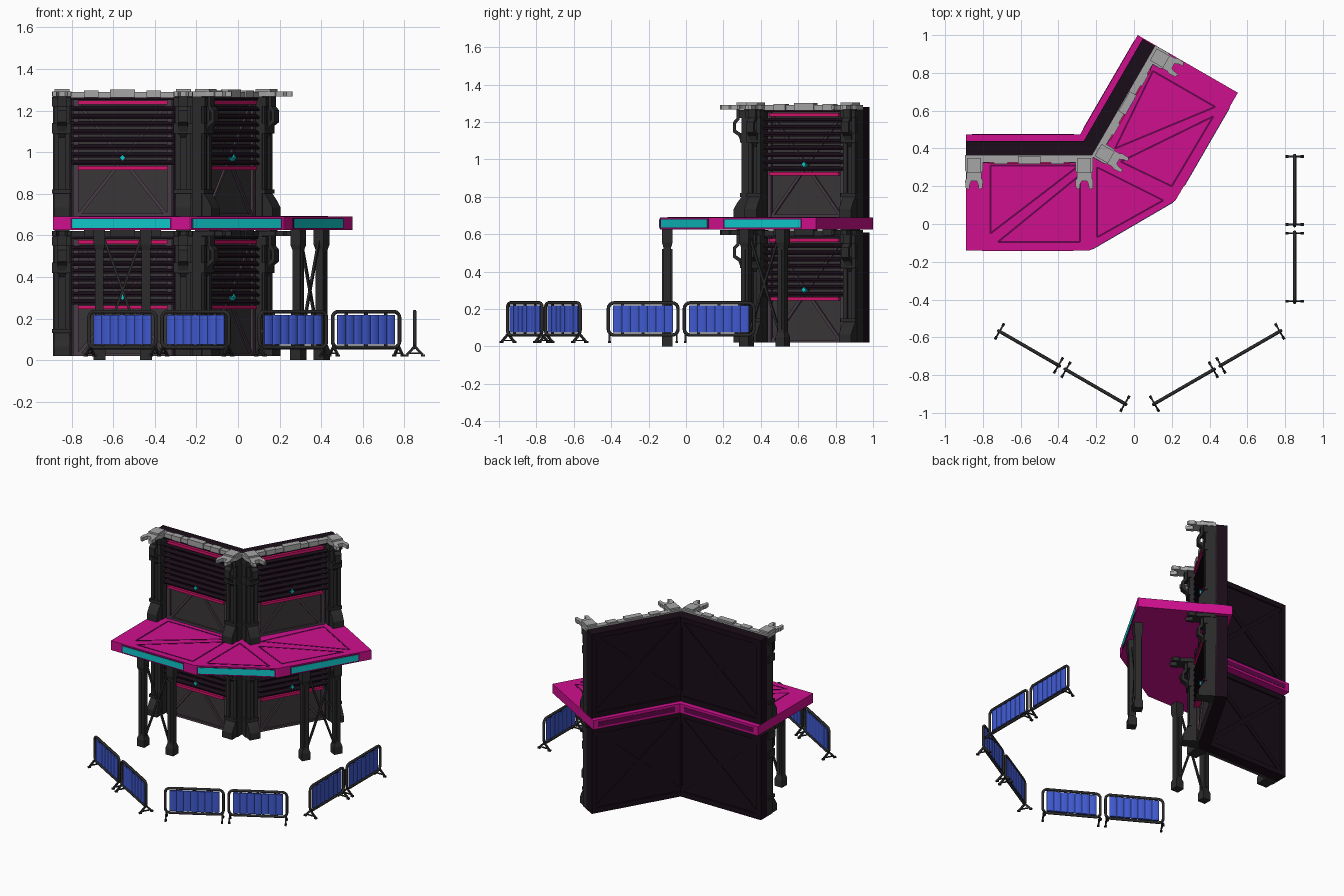
import bpy, bmesh
from math import radians, sin, cos, pi
from mathutils import Matrix, Vector

if "Cube" in bpy.data.objects:
    bpy.data.objects.remove(bpy.data.objects["Cube"])

def mat(name, r, g, b):
    m = bpy.data.materials.new(name)
    m.diffuse_color = (r, g, b, 1)
    m.use_nodes = True
    m.node_tree.nodes["Principled BSDF"].inputs["Base Color"].default_value = m.diffuse_color
    return m

DARK = mat("dark_metal", .024, .024, .025)
BLACK = mat("black_wall", .010, .004, .009)
PANEL = mat("panel_grey", .042, .037, .040)
BRACE = mat("brace_purple", .065, .045, .060)
PINK = mat("magenta", .62, .005, .27)
DPINK = mat("dark_magenta", .13, .002, .07)
HOT = mat("hot_pink", .65, .006, .14)
CYAN = mat("cyan", .005, .58, .60)
BLUE = mat("blue", .05, .10, .62)
GREY = mat("light_grey", .38, .38, .38)

def box(bm, x0, x1, y0, y1, z0, z1):
    m = Matrix.Translation(((x0+x1)/2, (y0+y1)/2, (z0+z1)/2)) @ Matrix.Diagonal((x1-x0, y1-y0, z1-z0, 1))
    bmesh.ops.create_cube(bm, size=1, matrix=m)

def prism(bm, pts, a, b, to3d):
    lo = [bm.verts.new(to3d(p, q, a)) for p, q in pts]
    hi = [bm.verts.new(to3d(p, q, b)) for p, q in pts]
    n = len(pts)
    bm.faces.new(lo)
    bm.faces.new(hi[::-1])
    for i in range(n):
        bm.faces.new((lo[i], hi[i], hi[(i+1) % n], lo[(i+1) % n]))

SIDE = lambda d, z, u: (u, -d, z)      # profile seen from the side, d = forward
FLAT = lambda u, d, z: (u, -d, z)      # plan shape, d = forward
PLAN = lambda x, y, z: (x, y, z)
FACE = lambda u, z, y: (u, y, z)       # shape seen from the front

def bar(bm, p, q, w, t, n=(0, 1, 0)):
    p, q, n = Vector(p), Vector(q), Vector(n)
    z = (q - p).normalized()
    x = n.cross(z).normalized()
    y = z.cross(x)
    m = Matrix((x, y, z)).transposed().to_4x4()
    m.translation = (p + q) / 2
    bmesh.ops.create_cube(bm, size=1, matrix=m @ Matrix.Diagonal((w, t, (q-p).length, 1)))

def loft(bm, cx, cy, rings):
    prev = None
    for z, h in rings:
        c = [bm.verts.new((cx+sx*h, cy+sy*h, z)) for sx, sy in ((-1, -1), (1, -1), (1, 1), (-1, 1))]
        if prev:
            for i in range(4):
                bm.faces.new((prev[i], prev[(i+1) % 4], c[(i+1) % 4], c[i]))
        else:
            bm.faces.new(c[::-1])
        prev = c
    bm.faces.new(prev)

def mesh(name, build):
    bm = bmesh.new()
    build(bm)
    bmesh.ops.recalc_face_normals(bm, faces=bm.faces)
    me = bpy.data.meshes.new(name)
    bm.to_mesh(me)
    bm.free()
    return me

def place(name, me, material, m=Matrix()):
    me = me.copy()
    me.materials.clear()
    me.materials.append(material)
    o = bpy.data.objects.new(name, me)
    o.matrix_world = m
    bpy.context.collection.objects.link(o)

# ---- wall bay parts, local: x along wall, -y forward, z from storey base
def wall(bm):
    box(bm, -.335, .335, 0, .068, 0, .59)
    for s in (-1, 1):
        box(bm, min(s*.335, s*.30), max(s*.335, s*.30), .06, .08, 0, .59)
        bar(bm, (-s*.30, .068, .035), (s*.30, .068, .555), .03, .014)
    box(bm, -.30, .30, .06, .08, 0, .035)
    box(bm, -.30, .30, .06, .08, .555, .59)

def infill(bm):
    box(bm, -.24, .24, -.006, .004, 0, .57)

def braces(bm):
    for s in (-1, 1):
        bar(bm, (-s*.21, -.010, .01), (s*.21, -.010, .54), .016, .014)
        box(bm, s*.225-.012, s*.225+.012, -.02, 0, 0, .56)
    box(bm, -.22, .22, -.018, 0, 0, .015)

def slats(bm):
    for i in range(8):
        z = .248 + i*.037
        prism(bm, [(0, z), (.034, z), (.036, z+.010), (.018, z+.024), (0, z+.024)], -.255, .255, SIDE)
    box(bm, -.25, .25, -.03, 0, .562, .578)

def pink_bars(bm):
    box(bm, -.215, .215, -.042, 0, .225, .243)
    box(bm, -.215, .215, -.042, 0, .538, .558)

def diamond(bm):
    prism(bm, [(-.014, .283), (0, .267), (.014, .283), (0, .299)], -.043, -.01, FACE)

def columns(bm):
    for s in (-1, 1):
        c = s*.292
        prism(bm, [(-.01, 0), (.05, 0), (.05, .58), (-.01, .58)], c-.043, c+.043, SIDE)
        # flared foot, ribs and collars
        prism(bm, [(0, 0), (.105, 0), (.105, .045), (.085, .08), (.062, .11), (0, .11)], c-.038, c+.038, SIDE)
        for e in (-.026, .026):
            box(bm, c+e-.012, c+e+.012, -.062, 0, .08, .57)
        for z0, z1, d in ((.11, .13, .070), (.40, .45, .070), (.53, .575, .075)):
            box(bm, c-.048, c+.043, -d, 0, z0, z1)
        # open curved corbel under the fork
        prism(bm, [(.05, .38), (.066, .40), (.08, .435), (.108, .455), (.108, .51), (.09, .53), (.09, .58),
                   (.074, .58), (.074, .522), (.092, .502), (.092, .467), (.07, .452), (.05, .42)],
              c-.022, c+.022, SIDE)

def bracket(bm):
    half = [(.047, -.005), (.047, .075), (.040, .09), (.040, .12), (.047, .13), (.045, .17), (.026, .178),
            (.022, .150), (.014, .132)]
    fork = half + [(-u, d) for u, d in half[::-1]]
    for s in (-1, 1):
        prism(bm, [(s*.292+u, d) for u, d in fork], .577, .602, FLAT)
        box(bm, s*.292-.036, s*.292+.036, -.09, -.01, .60, .614)
        box(bm, s*.15-.035, s*.15+.035, -.042, 0, .572, .606)
    box(bm, -.25, .25, -.034, .005, .574, .600)
    box(bm, -.06, .06, -.042, 0, .572, .612)

BAYS = {"left": Matrix.Translation((-.555, .36, 0)),
        "right": Matrix.Translation((-.0525, .65, 0)) @ Matrix.Rotation(radians(60), 4, 'Z')}
PARTS = [("wall", wall, BLACK), ("infill_panel", infill, PANEL), ("cross_brace", braces, BRACE),
         ("shutter_slats", slats, BLACK), ("shutter_trim", pink_bars, HOT), ("shutter_light", diamond, CYAN),
         ("columns", columns, DARK), ("fork_bracket", bracket, GREY)]
for name, fn, material in PARTS:
    me = mesh(name, fn)
    for side, m in BAYS.items():
        for level, z in (("lower", .02), ("upper", .69)):
            mt = DARK if (name, level) == ("fork_bracket", "lower") else material
            place(f"{level}_{side}_{name}", me, mt, Matrix.Translation((0, 0, z)) @ m)

# ---- platform
OUT = [(-.89, -.14), (-.235, -.14), (.22, .125), (.55, .695), (.02, 1.0), (-.285, .475), (-.89, .475)]
place("platform", mesh("platform", lambda bm: prism(bm, OUT, .625, .69, PLAN)), PINK)

def strip(i, length, h, out):
    def build(bm):
        p, q = Vector((*OUT[i], .657)), Vector((*OUT[(i+1) % 7], .657))
        c, d = (p+q)/2, (q-p).normalized()
        bar(bm, c-d*length/2, c+d*length/2, h, out*2, (d.y, -d.x, 0))
    return mesh("strip", build)

for i, length in ((0, .47), (1, .49), (2, .47)):
    place("platform_light_frame", strip(i, length+.016, .054, .002), DPINK)
    place("platform_light", strip(i, length, .042, .004), CYAN)
for i in (4, 5):
    place("platform_back_inset", strip(i, .54, .034, .002), DPINK)

TRIS = [[(-.76, .31), (-.76, -.05), (-.29, .31)], [(-.72, -.095), (-.285, -.095), (-.285, .26)],
        [(-.195, -.07), (-.195, .30), (.155, .125)], [(-.07, .33), (.42, .57), (.20, .20)],
        [(-.10, .40), (.43, .62), (.10, .81)]]
def grooves(bm):
    for t in TRIS:
        for i in range(3):
            bar(bm, (*t[i], .689), (*t[(i+1) % 3], .689), .010, .006, (0, 0, 1))
place("platform_panel_lines", mesh("grooves", grooves), DPINK)

# ---- platform legs
def legs(bm):
    for s in (-1, 1):
        loft(bm, s*.112, -.46, [(0, .029), (.05, .029), (.075, .021), (.53, .021), (.555, .028), (.63, .028)])
        box(bm, s*.112-.008, s*.112+.008, -.487, -.433, .09, .52)
        bar(bm, (-s*.095, -.46, .07), (s*.095, -.46, .60), .012, .012)
leg_me = mesh("legs", legs)
for side, m in BAYS.items():
    place(f"{side}_platform_legs", leg_me, DARK, m)

# ---- crowd barriers
def tube_frame():
    cu = bpy.data.curves.new("frame", 'CURVE')
    cu.dimensions = '3D'
    cu.bevel_depth, cu.bevel_resolution = .009, 2
    sp = cu.splines.new('POLY')
    pts = []
    for k, (sx, sz) in enumerate(((1, 1), (-1, 1), (-1, -1), (1, -1))):
        for j in range(5):
            a = k*pi/2 + j*pi/8
            pts.append((sx*.156 + .03*cos(a), 0, .147 + sz*.056 + .03*sin(a), 1))
    sp.points.add(len(pts)-1)
    for p, co in zip(sp.points, pts):
        p.co = co
    sp.use_cyclic_u = True
    o = bpy.data.objects.new("frame", cu)
    bpy.context.collection.objects.link(o)
    bpy.context.view_layer.update()
    me = bpy.data.meshes.new_from_object(o)
    bpy.data.objects.remove(o)
    me.polygons.foreach_set("use_smooth", [True]*len(me.polygons))
    return me

def feet(bm):
    for s in (-1, 1):
        x = s*.18
        for e in (-1, 1):
            bar(bm, (x, 0, .066), (x, e*.038, .026), .012, .009, (1, 0, 0))
            box(bm, x-.007, x+.007, e*.040-.009, e*.040+.009, .018, .028)
        bar(bm, (x, -.034, .032), (x, .034, .032), .007, .007, (1, 0, 0))
    for x in (-.11, 0, .11):
        for z in (.066, .228):
            box(bm, x-.008, x+.008, -.004, .004, z-.012, z+.012)

def panel(bm):
    n = 56
    front = [(-.160+.320*i/n, .003 + .005*abs(sin(pi*7*i/n))**.6) for i in range(n+1)]
    prism(bm, front + [(x, -d) for x, d in front[::-1]], .075, .218, FLAT)

frame_me, feet_me, panel_me = tube_frame(), mesh("feet", feet), mesh("panel", panel)
for cx, cy, ang in ((-.38, -.76, -30), (.44, -.76, 30), (.85, -.026, 90)):
    for s in (-1, 1):
        m = Matrix.Translation((cx, cy, 0)) @ Matrix.Rotation(radians(ang), 4, 'Z') @ Matrix.Translation((s*.203, 0, 0))
        place("barrier_frame", frame_me, DARK, m)
        place("barrier_feet", feet_me, DARK, m)
        place("barrier_panel", panel_me, BLUE, m)
